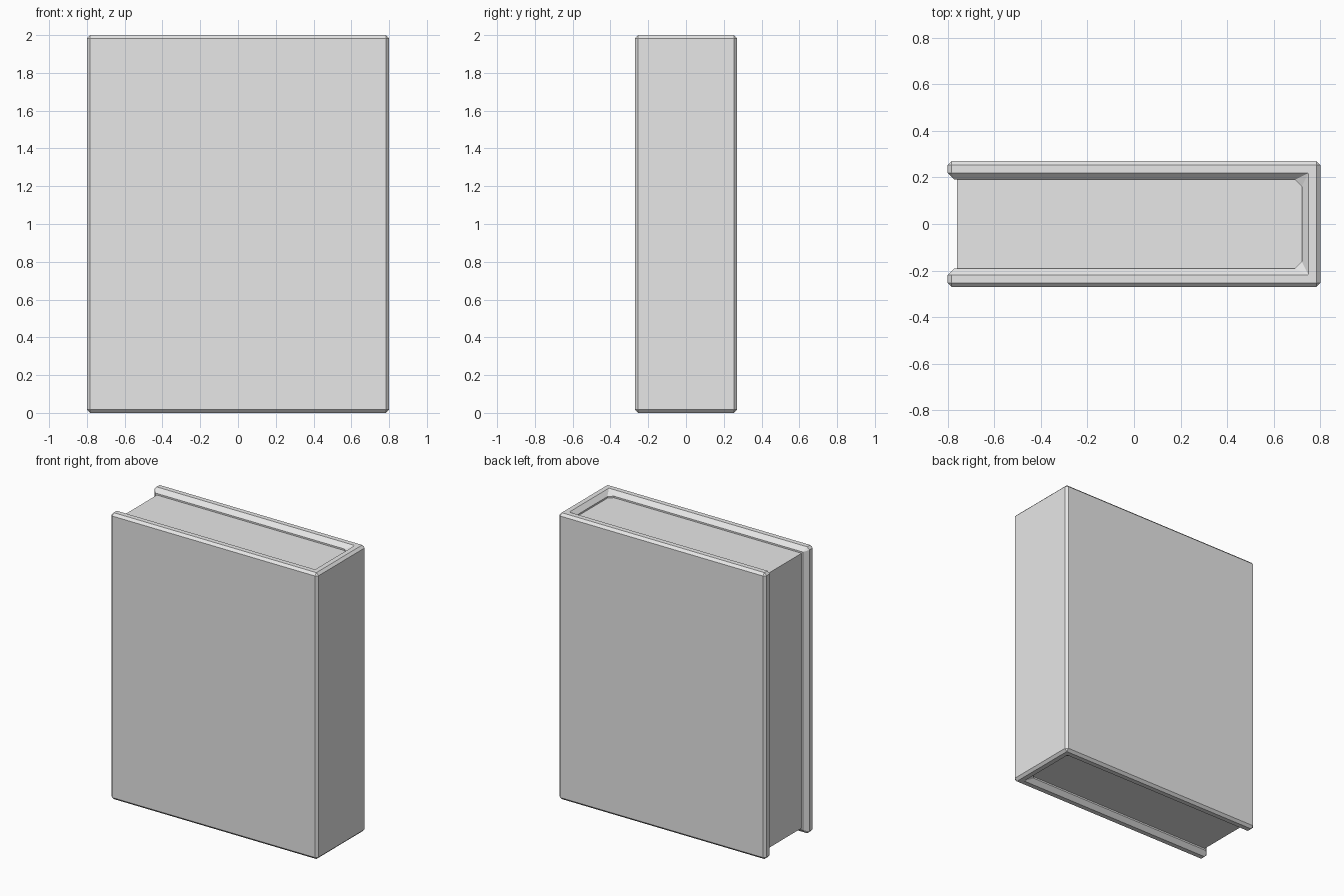
import bpy, bmesh

# Remove the default cube
cube = bpy.data.objects.get("Cube")
if cube:
    bpy.data.objects.remove(cube, do_unlink=True)

# Overall sizes
HALF_W, HALF_D, HEIGHT = 0.80, 0.27, 2.0
BOARD = 0.08
INNER_X, INNER_Y = HALF_W - BOARD, HALF_D - BOARD
OUTER_BEVEL, INNER_BEVEL = 0.017, 0.034

grey = bpy.data.materials.new("plain_grey")
grey.use_nodes = True
GREY = (0.8, 0.8, 0.8, 1.0)
grey.diffuse_color = GREY
grey.node_tree.nodes["Principled BSDF"].inputs["Base Color"].default_value = GREY


def prism(outline, bottom, top):
    """Extrude a flat outline between two heights."""
    bm = bmesh.new()
    face = bm.faces.new([bm.verts.new((x, y, bottom)) for x, y in outline])
    ext = bmesh.ops.extrude_face_region(bm, geom=[face])
    verts = [g for g in ext["geom"] if isinstance(g, bmesh.types.BMVert)]
    bmesh.ops.translate(bm, verts=verts, vec=(0, 0, top - bottom))
    bmesh.ops.recalc_face_normals(bm, faces=bm.faces)
    return bm


def add_object(name, bm):
    mesh = bpy.data.meshes.new(name)
    bmesh.ops.recalc_face_normals(bm, faces=bm.faces)
    bm.to_mesh(mesh)
    bm.free()
    mesh.materials.append(grey)
    obj = bpy.data.objects.new(name, mesh)
    bpy.context.collection.objects.link(obj)
    return obj


def on_inner_wall(v):
    x, y = v.co.x, v.co.y
    return abs(y) < INNER_Y + 1e-4 and x < INNER_X + 1e-4


def bevel(bm, edges, width):
    bmesh.ops.bevel(bm, geom=edges, offset=width, segments=1,
                    profile=0.5, affect='EDGES', clamp_overlap=True)


# Cover: two boards joined by the spine on the left side
half = [(-HALF_W, -INNER_Y), (-HALF_W, -HALF_D), (HALF_W, -HALF_D)]
outline = half + [(x, -y) for x, y in reversed(half)]
outline += [(INNER_X, INNER_Y), (INNER_X, -INNER_Y)]
bm = prism(outline, 0, HEIGHT)
# Narrow chamfer outside, wide chamfer round the inner walls
bevel(bm, [e for e in bm.edges if not all(map(on_inner_wall, e.verts))], OUTER_BEVEL)
bm.normal_update()
bevel(bm, [e for e in bm.edges if all(map(on_inner_wall, e.verts))
           and e.calc_face_angle(0) > 0.1], INNER_BEVEL)
add_object("book_cover", bm)

# Page block, recessed at the top, bottom and fore edge
left, right, deep = -HALF_W + 0.04, INNER_X + 0.02, INNER_Y + 0.005
pages = prism([(left, -deep), (right, -deep), (right, deep), (left, deep)],
              0.04, HEIGHT - 0.04)
add_object("page_block", pages)
